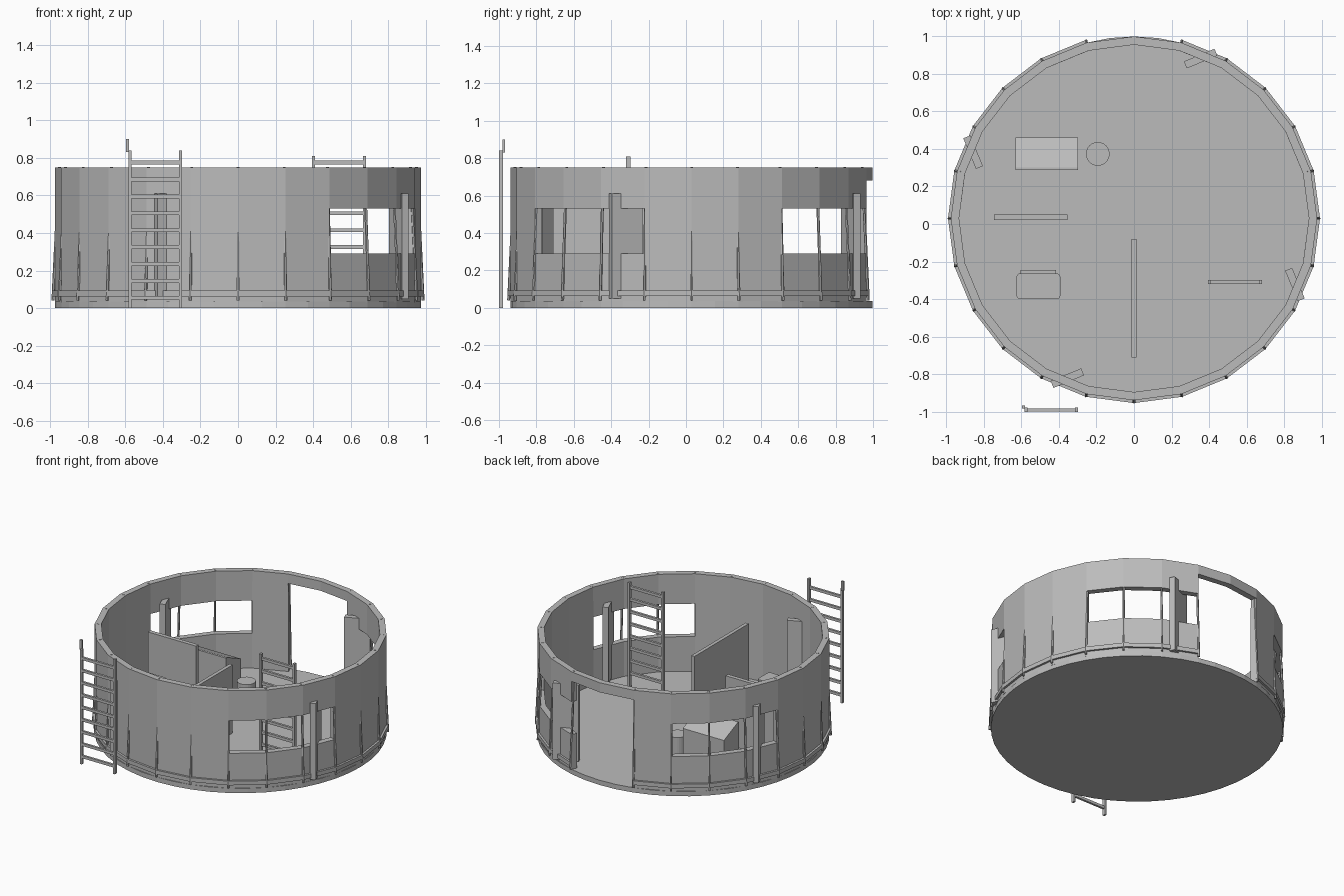
import bpy, bmesh, math
from mathutils import Vector, Matrix

cube = bpy.data.objects.get("Cube")
if cube:
    bpy.data.objects.remove(cube, do_unlink=True)

grey = bpy.data.materials.new("plain_grey")
grey.use_nodes = True
COLOUR = (0.5, 0.5, 0.5, 1)
grey.diffuse_color = COLOUR
grey.node_tree.nodes["Principled BSDF"].inputs["Base Color"].default_value = COLOUR

STEP = 15
CENTRE_Y = 0.03
FLOOR = 0.035


def ring_point(deg, r, z):
    a = math.radians(deg)
    return Vector((r * math.cos(a), CENTRE_Y + r * 0.993 * math.sin(a), z))


def finish(name, bm):
    bmesh.ops.recalc_face_normals(bm, faces=bm.faces)
    mesh = bpy.data.meshes.new(name)
    bm.to_mesh(mesh)
    bm.free()
    mesh.materials.append(grey)
    obj = bpy.data.objects.new(name, mesh)
    bpy.context.collection.objects.link(obj)
    return obj


def add_box(bm, lo, hi):
    lo, hi = Vector(lo), Vector(hi)
    m = Matrix.Translation((lo + hi) / 2) @ Matrix.Diagonal((*(hi - lo), 1))
    bmesh.ops.create_cube(bm, size=1, matrix=m)


def box(name, lo, hi):
    bm = bmesh.new()
    add_box(bm, lo, hi)
    return finish(name, bm)


def curved_sheet(name, r, levels, thickness, is_open):
    """Faceted ring of panels, leaving out the openings, then thickened."""
    bm = bmesh.new()
    for deg in range(0, 360, STEP):
        for z0, z1 in zip(levels, levels[1:]):
            if not is_open(deg, (z0 + z1) / 2):
                bm.faces.new([bm.verts.new(ring_point(d, r, z)) for d, z in
                              ((deg, z0), (deg + STEP, z0), (deg + STEP, z1), (deg, z1))])
    bmesh.ops.remove_doubles(bm, verts=bm.verts, dist=0.0005)
    for f in bm.faces:
        f.normal_update()
        if f.normal.dot(f.calc_center_median() - Vector((0, CENTRE_Y, 0))) < 0:
            f.normal_flip()
    mesh = bpy.data.meshes.new(name)
    bm.to_mesh(mesh)
    bm.free()
    mesh.materials.append(grey)
    obj = bpy.data.objects.new(name, mesh)
    bpy.context.collection.objects.link(obj)
    mod = obj.modifiers.new("thickness", 'SOLIDIFY')
    mod.thickness = thickness
    mod.offset = -1
    return obj


def in_door(deg):
    return 75 <= deg < 105


def wall_open(deg, z):
    if in_door(deg):
        return z < 0.68
    window = 300 <= deg < 345 or 30 <= deg < 75 or 120 <= deg < 165
    return window and 0.29 < z < 0.53


# Round wall with three windows and a doorway, and its outside rail
curved_sheet("wall", 0.975, (0.03, 0.29, 0.53, 0.68, 0.75), 0.044, wall_open)
curved_sheet("outer_rail", 0.99, (0.063, 0.093), 0.018, lambda deg, z: in_door(deg))

# Floor disc
bm = bmesh.new()
bmesh.ops.create_cone(bm, cap_ends=True, segments=48, radius1=0.973, radius2=0.973, depth=FLOOR,
                      matrix=Matrix.Translation((0, CENTRE_Y, FLOOR / 2)) @ Matrix.Diagonal((1, 0.995, 1, 1)))
finish("floor", bm)

# Leaning poles at the wall corners
bm = bmesh.new()
for deg in range(0, 360, STEP):
    if deg == 90:
        continue
    foot, head = ring_point(deg, 0.985, 0.04), ring_point(deg, 0.951, 0.752)
    rot = (head - foot).to_track_quat('Z', 'Y').to_matrix().to_4x4()
    bmesh.ops.create_cone(bm, cap_ends=True, segments=6, radius1=0.008, radius2=0.008,
                          depth=(head - foot).length,
                          matrix=Matrix.Translation((foot + head) / 2) @ rot)
finish("wall_poles", bm)

# Four slanted posts passing through the wall
for name, deg in (("back_left", 67.5), ("back_right", 157.5),
                  ("front_right", 247.5), ("front_left", 337.5)):
    post = box("post_" + name, (-0.088, -0.02, -0.28), (0.088, 0.02, 0.28))
    post.location = ring_point(deg, 0.927, 0.33)
    post.rotation_euler.z = math.radians(deg - 45)


# Ladders
def ladder(name, x0, x1, y0, y1, bottom, top, lowest_rung):
    bm = bmesh.new()
    for x in (x0, x1 - 0.016):
        add_box(bm, (x, y0, bottom), (x + 0.016, y1, top))
    z = lowest_rung
    while z < top:
        add_box(bm, (x0 + 0.008, y0 + 0.003, z - 0.01), (x1 - 0.008, y1 - 0.003, z + 0.01))
        z += 0.09
    finish(name, bm)


ladder("outside_ladder", -0.583, -0.298, -1.0, -0.978, 0.0, 0.84, 0.055)
box("outside_ladder_tip", (-0.597, -0.982, 0.83), (-0.58, -0.967, 0.9))
ladder("inside_ladder", 0.395, 0.682, -0.32, -0.297, FLOOR, 0.81, 0.145)

# Partitions
box("side_partition", (-0.745, 0.02, FLOOR), (-0.355, 0.05, 0.535))
box("front_partition", (-0.013, -0.71, FLOOR), (0.013, -0.08, 0.535))

# Desk with a sloping top
bm = bmesh.new()
profile = ((0.287, FLOOR), (0.46, FLOOR), (0.46, 0.29), (0.302, 0.36), (0.287, 0.36))
face = bm.faces.new([bm.verts.new((-0.63, y, z)) for y, z in profile])
side = bmesh.ops.extrude_face_region(bm, geom=[face])["geom"]
bmesh.ops.translate(bm, vec=(0.333, 0, 0), verts=[v for v in side if isinstance(v, bmesh.types.BMVert)])
finish("sloping_desk", bm)

# Round stool
bm = bmesh.new()
bmesh.ops.create_cone(bm, cap_ends=True, segments=24, radius1=0.063, radius2=0.063, depth=0.155,
                      matrix=Matrix.Translation((-0.193, 0.373, FLOOR + 0.0775)))
finish("stool", bm)

# Rounded cabinet with a thin panel behind it
bm = bmesh.new()
add_box(bm, (-0.625, -0.4, FLOOR), (-0.392, -0.263, 0.4))
upright = [e for e in bm.edges if abs(e.verts[0].co.z - e.verts[1].co.z) > 0.1]
bmesh.ops.bevel(bm, geom=upright, offset=0.018, segments=3, affect='EDGES', profile=0.5)
finish("cabinet", bm)
box("cabinet_panel", (-0.605, -0.265, 0.12), (-0.415, -0.245, 0.37))
